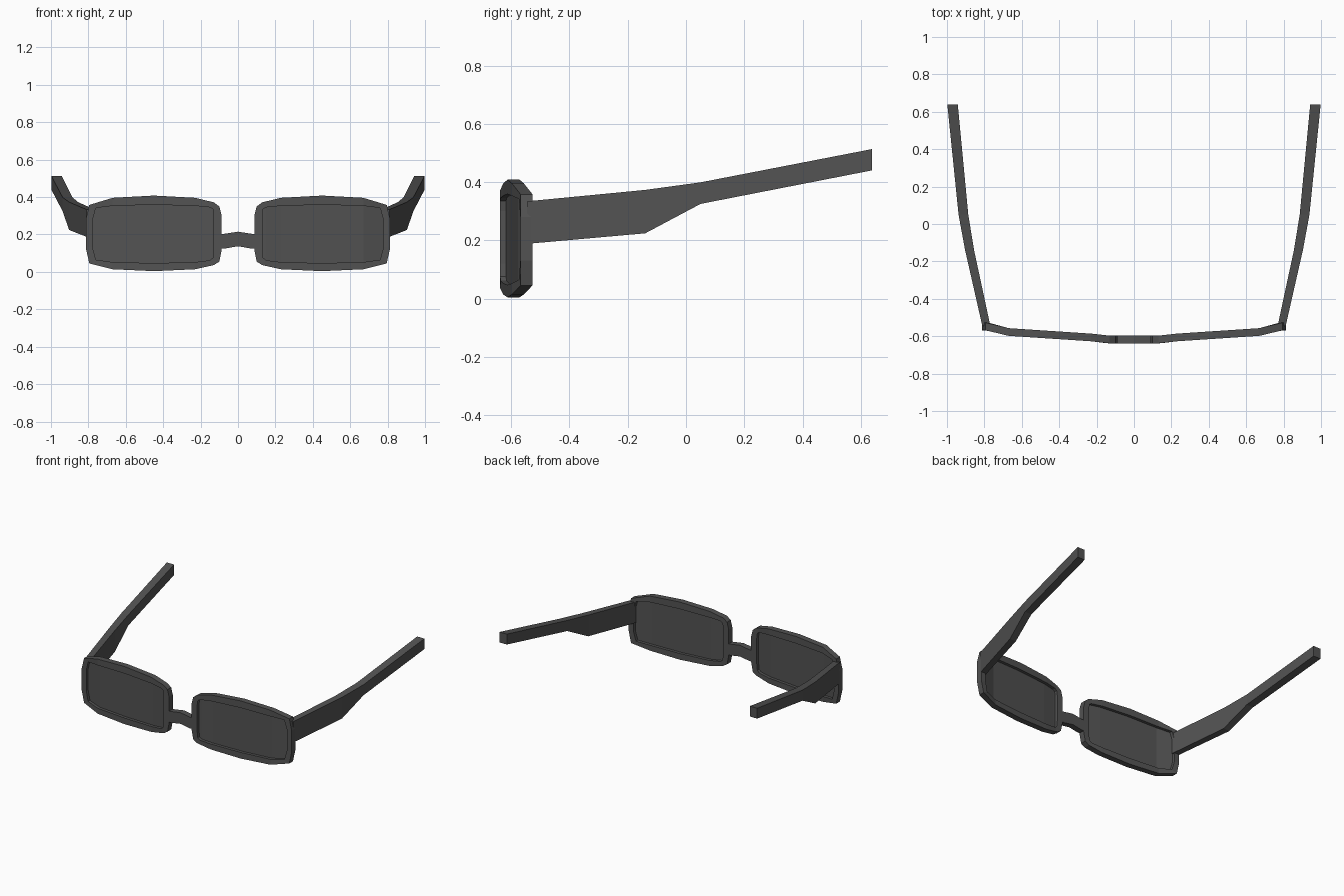
import bpy, bmesh

if "Cube" in bpy.data.objects:
    bpy.data.objects.remove(bpy.data.objects["Cube"])

mat = bpy.data.materials.new("dark_grey")
mat.diffuse_color = (0.085, 0.085, 0.085, 1)
mat.use_nodes = True
mat.node_tree.nodes["Principled BSDF"].inputs["Base Color"].default_value = mat.diffuse_color

# Wrap of the front frame seen from above: (x, front y)
WRAP = [(0, -.638), (.14, -.638), (.23, -.627), (.67, -.598), (.78, -.568), (.9, -.568)]
THICK = .041


def front_y(x):
    for (x0, y0), (x1, y1) in zip(WRAP, WRAP[1:]):
        if x <= x1:
            return y0 + (y1 - y0) * (x - x0) / (x1 - x0)
    return WRAP[-1][1]


def make(name, verts, faces, mirror=True):
    mesh = bpy.data.meshes.new(name)
    mesh.from_pydata(verts, [], faces)
    bm = bmesh.new()
    bm.from_mesh(mesh)
    bmesh.ops.recalc_face_normals(bm, faces=bm.faces)
    bm.to_mesh(mesh)
    bm.free()
    mesh.materials.append(mat)
    ob = bpy.data.objects.new(name, mesh)
    bpy.context.collection.objects.link(ob)
    if mirror:
        mod = ob.modifiers.new("mirror", 'MIRROR')
        mod.use_mirror_merge = False
    return ob


def loft(name, rings, closed=False, mirror=True):
    """Skin equal-sized rings; cap the ends, or join the last ring to the first."""
    n, m = len(rings[0]), len(rings)
    verts = [p for r in rings for p in r]
    faces = []
    for i in range(m if closed else m - 1):
        a, b = i * n, (i + 1) % m * n
        faces += [(a + k, a + (k + 1) % n, b + (k + 1) % n, b + k) for k in range(n)]
    if not closed:
        faces += [tuple(range(n)), tuple(range((m - 1) * n, m * n))]
    return make(name, verts, faces, mirror)


# Rim outlines as columns: (x, bottom z, top z)
OUTER = [(.087, .12, .30), (.10, .055, .35), (.13, .036, .372), (.23, .014, .396),
         (.45, .004, .408), (.67, .014, .396), (.795, .045, .358), (.814, .13, .28)]
INNER = [(.13, .12, .30), (.135, .075, .335), (.15, .062, .345), (.23, .052, .353),
         (.45, .047, .359), (.67, .052, .353), (.76, .065, .342), (.777, .13, .28)]


def outline(cols, offset):
    pts = [(x, t) for x, b, t in cols] + [(x, b) for x, b, t in reversed(cols)]
    return [(x, front_y(x) + offset, z) for x, z in pts]


loft("lens_rims", [outline(OUTER, 0), outline(OUTER, THICK),
                   outline(INNER, THICK), outline(INNER, 0)], closed=True)

# Lenses: bent sheets in the middle of each rim
n = len(INNER)
make("lenses", outline(INNER, THICK * .5),
     [(i, i + 1, 2 * n - 2 - i, 2 * n - 1 - i) for i in range(n - 1)])

# Nose bridge, arched slightly upward
bridge = [(-.10, .125, .20), (-.07, .125, .204), (0, .137, .215), (.07, .125, .204), (.10, .125, .20)]
y0, y1 = WRAP[0][1], WRAP[0][1] + THICK
loft("nose_bridge", [[(x, y0, b), (x, y1, b), (x, y1, t), (x, y0, t)]
                     for x, b, t in bridge], mirror=False)

# Temples: (y, inner x, outer x, bottom z, top z)
temple = [(-.545, .768, .811, .188, .334), (-.14, .855, .903, .224, .373),
          (.05, .886, .938, .325, .399), (.638, .942, .998, .44, .513)]
loft("temples", [[(a, y, b), (c, y, b), (c, y, t), (a, y, t)] for y, a, c, b, t in temple])
